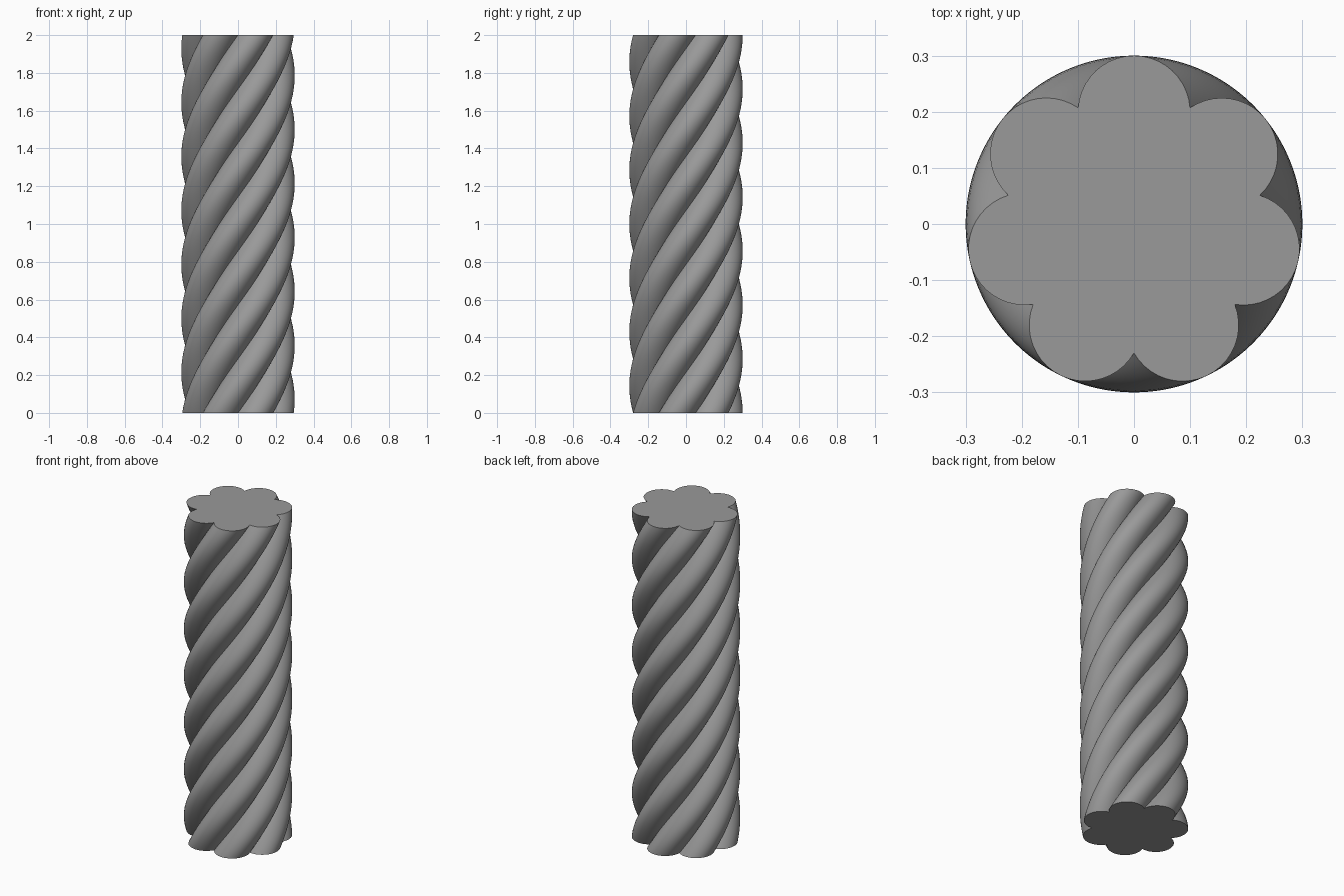
import bpy, bmesh
from math import pi, sin, cos, acos, sqrt, radians

cube = bpy.data.objects.get("Cube")
if cube:
    bpy.data.objects.remove(cube)

STRANDS = 7
CENTRE_R = 0.2      # strand centres lie on this circle
STRAND_R = 0.1
HEIGHT = 2.0
TURNS = 1.0
ARC_STEPS = 20
LEVELS = 144

steel = bpy.data.materials.new("grey_steel")
steel.use_nodes = True
grey = (0.32, 0.32, 0.32, 1)
steel.diffuse_color = grey
steel.node_tree.nodes["Principled BSDF"].inputs["Base Color"].default_value = grey


def rope_profile():
    """Outer outline of the overlapping strand circles."""
    half = pi / STRANDS
    cusp_r = CENTRE_R * cos(half) + sqrt(STRAND_R**2 - (CENTRE_R * sin(half))**2)
    sweep = acos((cusp_r * cos(half) - CENTRE_R) / STRAND_R)
    points = []
    for s in range(STRANDS):
        a = pi / 2 + 2 * half * s
        for i in range(ARC_STEPS):
            b = a + sweep * (2 * i / ARC_STEPS - 1)
            points.append((CENTRE_R * cos(a) + STRAND_R * cos(b),
                           CENTRE_R * sin(a) + STRAND_R * sin(b)))
    return points


# Twisted rope body: the profile turned a little at every level
bm = bmesh.new()
profile = rope_profile()
count = len(profile)
rings = []
for k in range(LEVELS + 1):
    t = k / LEVELS
    c, s = cos(2 * pi * TURNS * t), sin(2 * pi * TURNS * t)
    rings.append([bm.verts.new((x * c - y * s, x * s + y * c, HEIGHT * t))
                  for x, y in profile])
for low, high in zip(rings, rings[1:]):
    for i in range(count):
        j = (i + 1) % count
        bm.faces.new((low[i], low[j], high[j], high[i]))

# Flat cut ends
for ring, z in ((rings[0], 0), (rings[-1], HEIGHT)):
    hub = bm.verts.new((0, 0, z))
    for i in range(count):
        bm.faces.new((hub, ring[i], ring[(i + 1) % count]))
bmesh.ops.recalc_face_normals(bm, faces=bm.faces)

mesh = bpy.data.meshes.new("twisted_rope")
bm.to_mesh(mesh)
bm.free()
mesh.materials.append(steel)
rope = bpy.data.objects.new("twisted_rope", mesh)
bpy.context.collection.objects.link(rope)

bpy.ops.object.select_all(action="DESELECT")
rope.select_set(True)
bpy.context.view_layer.objects.active = rope
bpy.ops.object.shade_smooth_by_angle(angle=radians(35))
